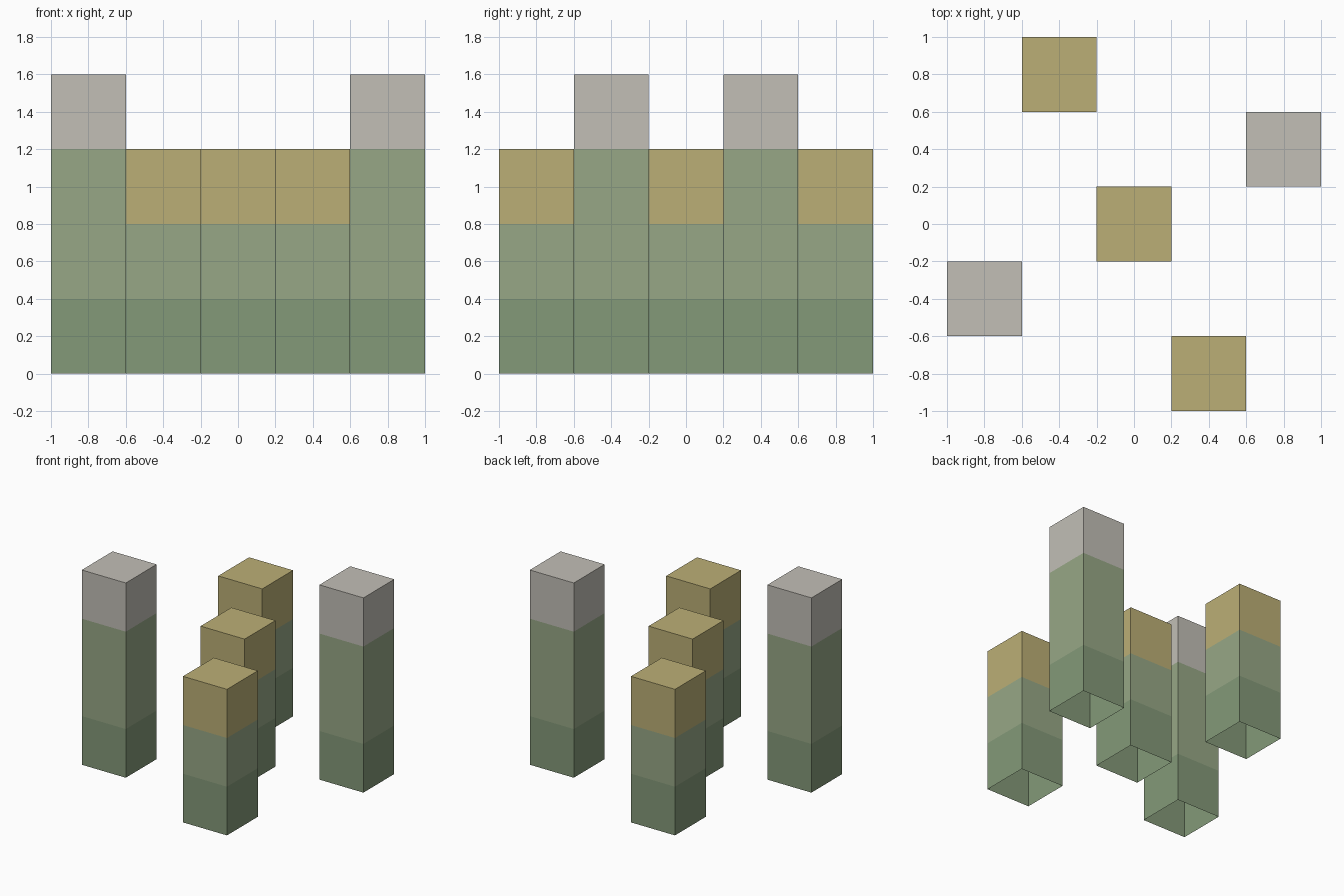
import bpy, bmesh

if "Cube" in bpy.data.objects:
    bpy.data.objects.remove(bpy.data.objects["Cube"])

S = 0.4  # block size


def material(name, rgb):
    m = bpy.data.materials.new(name)
    m.diffuse_color = (*rgb, 1.0)
    m.use_nodes = True
    m.node_tree.nodes["Principled BSDF"].inputs["Base Color"].default_value = m.diffuse_color
    return m


dark_green = material("dark_green", (0.23, 0.32, 0.19))
light_green = material("light_green", (0.31, 0.39, 0.24))
ochre = material("ochre", (0.50, 0.43, 0.18))
stone = material("stone", (0.54, 0.52, 0.47))


def column(name, x, y, blocks, top_mat):
    """Open-bottomed square column, one wall ring per block, closed top."""
    bm = bmesh.new()
    h = S / 2
    corners = [(-h, -h), (h, -h), (h, h), (-h, h)]
    rings = [[bm.verts.new((cx, cy, i * S)) for cx, cy in corners]
             for i in range(blocks + 1)]
    for i in range(blocks):
        low, high = rings[i], rings[i + 1]
        slot = 0 if i == 0 else 2 if i == blocks - 1 else 1
        for k in range(4):
            n = (k + 1) % 4
            bm.faces.new((low[k], low[n], high[n], high[k])).material_index = slot
    bm.faces.new(rings[-1]).material_index = 2
    mesh = bpy.data.meshes.new(name)
    bm.to_mesh(mesh)
    bm.free()
    for m in (dark_green, light_green, top_mat):
        mesh.materials.append(m)
    obj = bpy.data.objects.new(name, mesh)
    obj.location = (x, y, 0)
    bpy.context.collection.objects.link(obj)


# Short columns on the diagonal
column("short_column_back", -S, 2 * S, 3, ochre)
column("short_column_middle", 0, 0, 3, ochre)
column("short_column_front", S, -2 * S, 3, ochre)

# Tall columns on either side
column("tall_column_right", 2 * S, S, 4, stone)
column("tall_column_left", -2 * S, -S, 4, stone)
